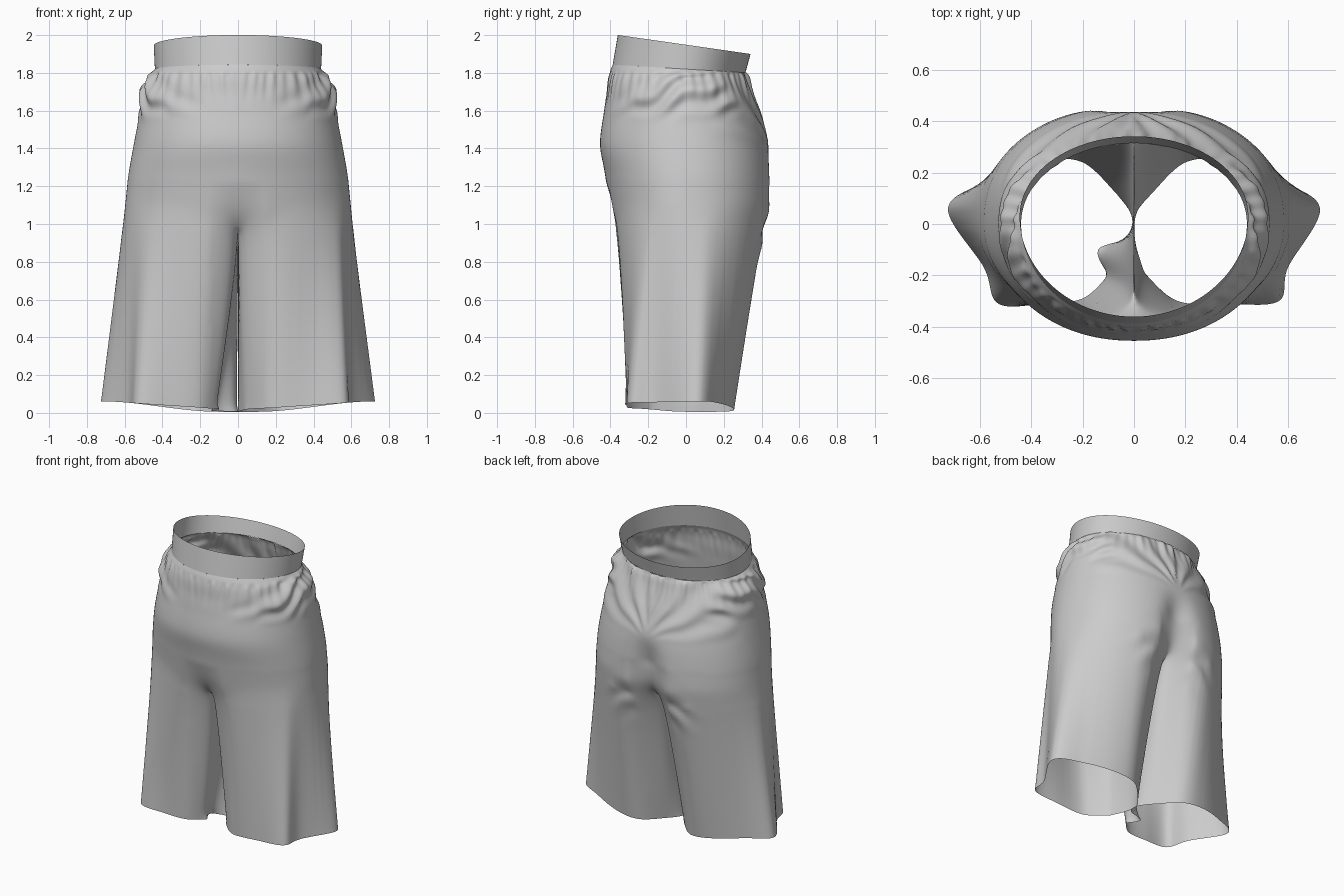
import bpy, bmesh, math
from mathutils import Vector, noise

if "Cube" in bpy.data.objects:
    bpy.data.objects.remove(bpy.data.objects["Cube"])

N, M = 128, 28          # columns round the outside / along the inner leg
BODY_ROWS, LEG_ROWS = 72, 48


def smooth(a, b, v):
    t = max(0, min(1, (v - a) / (b - a)))
    return t * t * (3 - 2 * t)


def bump(v, centre, width):
    return math.exp(-((v - centre) / width) ** 2)


def spline(pts, u):
    """Catmull-Rom through evenly weighted tuples, u in 0..1."""
    f = u * (len(pts) - 1)
    i = min(int(f), len(pts) - 2)
    t = f - i
    p = [pts[max(0, min(len(pts) - 1, i + k))] for k in (-1, 0, 1, 2)]
    return tuple(0.5 * (2*b + (c-a)*t + (2*a-5*b+4*c-d)*t*t + (3*b-a-3*c+d)*t**3)
                 for a, b, c, d in zip(*p))


def resample(pts, count):
    """Spread count+1 points by arc length along a spline."""
    fine = [Vector(spline(pts, k / 400)) for k in range(401)]
    run = [0.0]
    for a, b in zip(fine, fine[1:]):
        run.append(run[-1] + (b - a).length)
    out, k = [], 0
    for j in range(count + 1):
        while k < 400 and run[k] < run[-1] * j / count - 1e-9:
            k += 1
        out.append(fine[k])
    return out


# Hip profile: height, half width, front y, back y
HIPS = [(1.82, .440, -.388, .315), (1.79, .462, -.40, .328), (1.74, .492, -.412, .342),
        (1.67, .512, -.42, .365), (1.58, .522, -.435, .395), (1.42, .552, -.455, .437),
        (1.26, .580, -.425, .458), (1.10, .598, -.395, .465)]


def folds(x, y, z, th):
    """Cloth gathers, side bunching, and seat creases as radial offset."""
    top = smooth(1.82, 1.78, z)
    n = noise.noise(Vector((x * 4, y * 4, z * 2)))
    gather = top * smooth(1.60, 1.80, z) * .004 * (math.sin(44 * th + 5 * n) + .6 * math.cos(27 * th))
    side = top * smooth(1.52, 1.66, z) * smooth(.32, .46, abs(x))
    d = gather + side * (.012 * math.sin(46 * (z - .55 * y) + 6 * n) + .005)
    back = smooth(.10, .25, y)
    fan = math.atan2(abs(x) + .02, z - 1.38)
    d += top * back * smooth(1.38, 1.56, z) * .008 * math.sin(15 * fan + 2 * n)
    front = smooth(-.1, -.25, y)
    d += top * front * bump(z, 1.64, .06) * bump(abs(x), .3, .09) * .006 * math.sin(36 * (z - .5 * abs(x)))
    d += back * bump(z, .96, .14) * bump(abs(x), .18, .12) * .011 * math.sin(40 * (z + .6 * abs(x)) + 3 * n)
    return d


def outline(w, yf, yb, th, ex, front, back):
    """Rounded section; th 0 is front centre, pi is back centre."""
    s, c = math.sin(th), math.cos(th)
    x = w * math.copysign(abs(s) ** ex, s) if abs(s) > 1e-6 else 0.0
    return x, (yf * abs(c) ** front if c > 0 else yb * abs(c) ** back)


def hip_point(z, w, yf, yb, th):
    k = smooth(1.5, 1.82, z)
    x, y = outline(w, yf, yb, th, .93 + .07 * k, .98 + .05 * k, .90 + .08 * k)
    # crease at the front and back centre above the crotch
    if y < 0:
        y += .06 * smooth(1.24, 1.06, z) * bump(x, 0, .08)
    else:
        y -= .09 * smooth(1.45, 1.10, z) * bump(x, 0, .10)
    sag = .08 * smooth(1.36, 1.08, z) * bump(x, 0, .22)
    return x, y, z - sag - .06 * y * smooth(1.4, 1.83, z)


def offset(p, sx):
    x, y, z = p
    d = folds(x, y, z, math.atan2(abs(x), -y))
    r = Vector((x, y)).normalized() * d
    return Vector((sx * (x + r.x), y + r.y, z))


# Hem outlines (outer: front seam round to back seam; inner: back to front)
HEM_RIGHT = [(.04, -.19), (.17, -.30), (.38, -.312), (.565, -.300), (.60, -.17),
             (.725, .06), (.56, .17), (.36, .245), (.20, .24), (.07, .12)]
IN_RIGHT = [(.07, .12), (.008, .04), (.003, -.06), (.04, -.19)]
HEM_LEFT = [(.10, -.20), (.20, -.29), (.36, -.312), (.53, -.310), (.585, -.17),
            (.725, .06), (.56, .17), (.36, .245), (.20, .24), (.07, .12)]
IN_LEFT = [(.07, .12), (.006, .03), (.015, -.05), (.14, -.10), (.10, -.20)]


def hem_z(x, y):
    return .006 + .055 * smooth(.1, .72, x) + .018 * smooth(0, -.3, y) * smooth(.6, .2, x)


def leg_point(a, b, t):
    """Top to hem; near the inner seam the legs stay together but tuck in early."""
    p = a.lerp(b, t)
    near = smooth(.30, .05, b.x)
    p.x = a.x + (b.x - a.x) * t ** (1 + .5 * near)
    p.y = a.y + (b.y - a.y) * t ** (1 - .45 * near)
    return p


def skin(bm, rows, closed=False):
    grid = [[bm.verts.new(p) for p in r] for r in rows]
    for a, b in zip(grid, grid[1:]):
        n = len(a)
        for j in range(n if closed else n - 1):
            k = (j + 1) % n
            bm.faces.new((a[j], a[k], b[k], b[j]))


def finish(bm, name):
    bmesh.ops.recalc_face_normals(bm, faces=bm.faces)
    for f in bm.faces:
        f.smooth = True
    me = bpy.data.meshes.new(name)
    bm.to_mesh(me)
    bm.free()
    ob = bpy.data.objects.new(name, me)
    bpy.context.collection.objects.link(ob)


# Shorts: hips and both legs as one cloth sheet
bm = bmesh.new()
for sx, hem, inner in ((1, HEM_RIGHT, IN_RIGHT), (-1, HEM_LEFT, IN_LEFT)):
    rows = []
    for i in range(BODY_ROWS + 1):
        prof = spline(HIPS, i / BODY_ROWS)
        rows.append([hip_point(*prof, math.pi * j / N) for j in range(N + 1)])
    skin(bm, [[offset(p, sx) for p in r] for r in rows])

    # leg loop at the top: outer hip edge, then the crotch curve back to front
    top = [Vector(p) for p in rows[-1]]
    front, back = top[0], top[-1]
    for k in range(1, M):
        p = back.lerp(front, k / M)
        p.z -= .13 * math.sin(math.pi * k / M)
        top.append(p)
    low = [Vector((p[0], p[1], hem_z(*p))) for p in resample(hem, N) + resample(inner, M)[1:-1]]
    legs = [[offset(leg_point(a, b, i / LEG_ROWS), sx) for a, b in zip(top, low)]
            for i in range(LEG_ROWS + 1)]
    skin(bm, legs, closed=True)

# Weld the halves, then relax the join between hips and legs and the inner seam
bmesh.ops.remove_doubles(bm, verts=bm.verts, dist=1e-5)
free = [v for v in bm.verts if not v.is_boundary]
join = [v for v in free if .98 < v.co.z < 1.22]
seam = [v for v in free if v.co.z < 1.2 and abs(v.co.x) < .14]
for group, times in ((join, 20), (seam, 25)):
    for _ in range(times):
        bmesh.ops.smooth_vert(bm, verts=group, factor=.5,
                              use_axis_x=True, use_axis_y=True, use_axis_z=True)
finish(bm, "shorts_body")

# Waistband: tilted elastic ring
bm = bmesh.new()
rows = []
for i in range(9):
    t = i / 8
    row = []
    for j in range(2 * N):
        x, y = outline(.440 + .006 * t, -.388, .315, math.pi * j / N, 1.0, 1.03, .98)
        y += .027 * t
        z = (1 - t) * (1.82 - .06 * y) + t * (1.949 - .143 * y)
        row.append((x, y, z))
    rows.append(row)
skin(bm, rows, closed=True)
finish(bm, "waistband")
